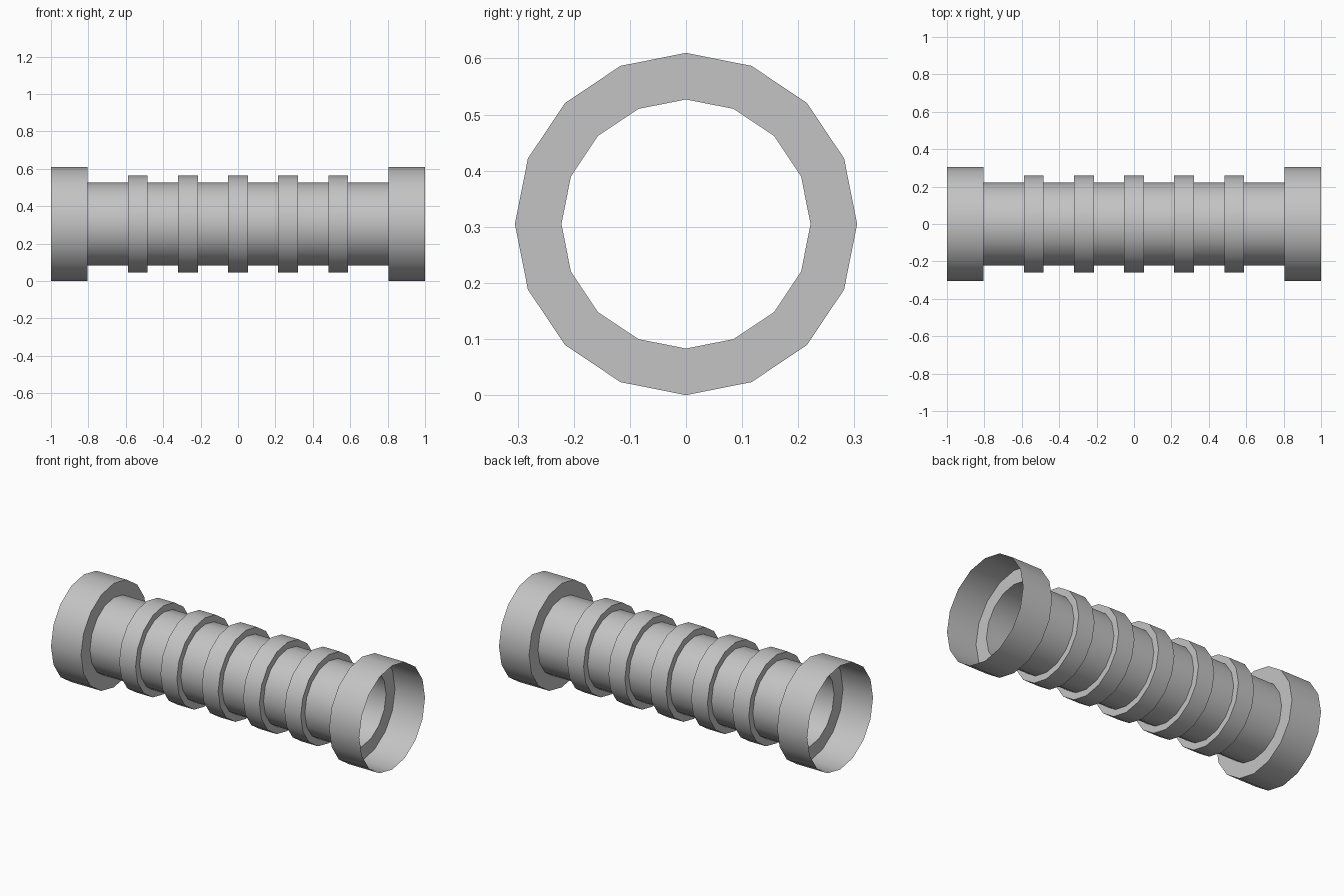
import bpy, bmesh, math

cube = bpy.data.objects.get("Cube")
if cube:
    bpy.data.objects.remove(cube, do_unlink=True)

SIDES = 16
AXIS_Z = 0.305
R_END, R_RIB, R_TUBE = 0.305, 0.26, 0.222
RIB_PITCH, RIB_HALF, END_INNER = 0.268, 0.053, 0.805

# Plain grey plastic
grey = bpy.data.materials.new("Grey")
grey.use_nodes = True
colour = (0.55, 0.55, 0.55, 1)
grey.diffuse_color = colour
grey.node_tree.nodes["Principled BSDF"].inputs["Base Color"].default_value = colour

# Stepped profile along the pipe: end collar, five ribs, end collar
profile = [(-1, R_END), (-END_INNER, R_END), (-END_INNER, R_TUBE)]
for i in range(-2, 3):
    a, b = i * RIB_PITCH - RIB_HALF, i * RIB_PITCH + RIB_HALF
    profile += [(a, R_TUBE), (a, R_RIB), (b, R_RIB), (b, R_TUBE)]
profile += [(END_INNER, R_TUBE), (END_INNER, R_END), (1, R_END)]

# Open thin-walled pipe, swept around the x axis
bm = bmesh.new()
rings = []
for x, r in profile:
    angles = [math.tau * k / SIDES for k in range(SIDES)]
    rings.append([bm.verts.new((x, r * math.sin(t), AXIS_Z + r * math.cos(t)))
                  for t in angles])
for r0, r1 in zip(rings, rings[1:]):
    for k in range(SIDES):
        n = (k + 1) % SIDES
        bm.faces.new((r0[k], r0[n], r1[n], r1[k]))
bm.normal_update()
# Make the wall face outward
if bm.faces[:][0].normal.dot(bm.faces[:][0].calc_center_median() - rings[0][0].co.lerp(rings[0][SIDES // 2].co, 0.5)) < 0:
    bmesh.ops.reverse_faces(bm, faces=bm.faces[:])

mesh = bpy.data.meshes.new("ribbed_pipe")
bm.to_mesh(mesh)
bm.free()
mesh.materials.append(grey)
pipe = bpy.data.objects.new("ribbed_pipe", mesh)
bpy.context.collection.objects.link(pipe)

# Smooth around the barrel, sharp at the steps
bpy.ops.object.select_all(action="DESELECT")
pipe.select_set(True)
bpy.context.view_layer.objects.active = pipe
bpy.ops.object.shade_smooth_by_angle(angle=math.radians(30))
